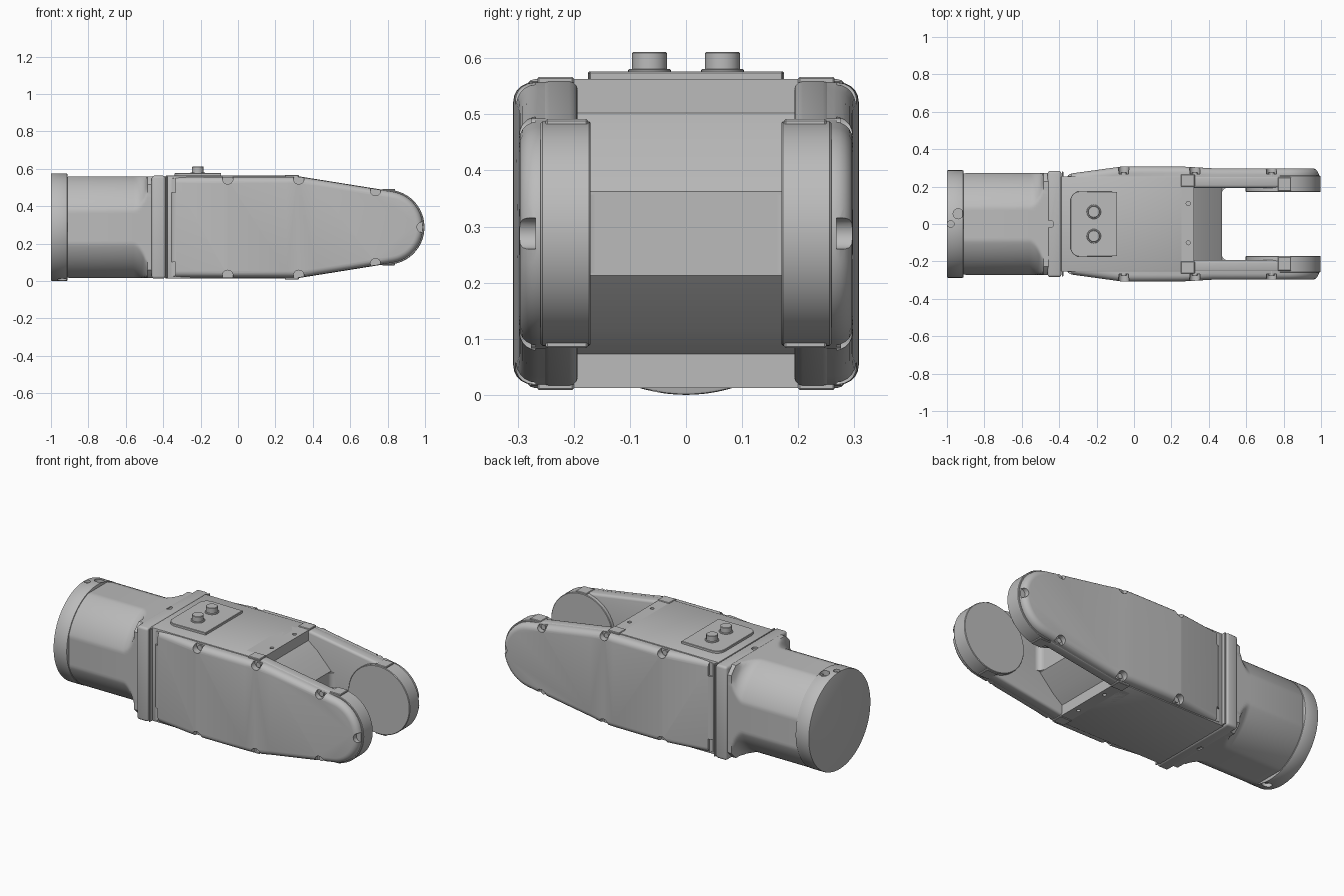
import bpy, bmesh
from math import cos, sin, radians, pi, sqrt
from mathutils import Vector, Matrix

if "Cube" in bpy.data.objects:
    bpy.data.objects.remove(bpy.data.objects["Cube"])

C = 0.2875  # height of the long axis
GREY = (0.5, 0.5, 0.5, 1)
grey = bpy.data.materials.new("light grey metal")
grey.use_nodes = True
grey.diffuse_color = GREY
grey.node_tree.nodes["Principled BSDF"].inputs["Base Color"].default_value = GREY


def make(name, bm):
    bmesh.ops.recalc_face_normals(bm, faces=bm.faces)
    mesh = bpy.data.meshes.new(name)
    bm.to_mesh(mesh)
    bm.free()
    mesh.materials.append(grey)
    ob = bpy.data.objects.new(name, mesh)
    bpy.context.collection.objects.link(ob)
    return ob


def loft(bm, rings):
    """Skin a list of closed rings and cap both ends."""
    rows = [[bm.verts.new(p) for p in ring] for ring in rings]
    n = len(rows[0])
    for a, b in zip(rows, rows[1:]):
        for i in range(n):
            bm.faces.new((a[i], a[(i + 1) % n], b[(i + 1) % n], b[i]))
    bm.faces.new(rows[0])
    bm.faces.new(rows[-1])


def prism(bm, pts, axis, lo, hi):
    put = {"x": lambda p, d: (d, p[0], p[1]),
           "y": lambda p, d: (p[0], d, p[1]),
           "z": lambda p, d: (p[0], p[1], d)}[axis]
    loft(bm, [[put(p, d) for p in pts] for d in (lo, hi)])


def circle(u, v, r, n=32):
    return [(u + r * cos(2 * pi * i / n), v + r * sin(2 * pi * i / n)) for i in range(n)]


def rect(u0, u1, v0, v1):
    return [(u0, v0), (u1, v0), (u1, v1), (u0, v1)]


def solid(name, *parts):
    bm = bmesh.new()
    for part in parts:
        prism(bm, *part)
    return make(name, bm)


def finish(ob, bevel=0, segments=2, mirror=False, cuts=None):
    """Apply the modifiers, then shade smooth with sharp edges kept."""
    bpy.ops.object.select_all(action="DESELECT")
    bpy.context.view_layer.objects.active = ob
    ob.select_set(True)
    if bevel:
        m = ob.modifiers.new("edge", "BEVEL")
        m.width, m.segments, m.limit_method = bevel, segments, "ANGLE"
        m.angle_limit = radians(40)
    helper = None
    if cuts:
        helper = solid(ob.name + "_cutter", *cuts)
        helper.hide_render = True
        m = ob.modifiers.new("cut", "BOOLEAN")
        m.operation, m.solver, m.object = "DIFFERENCE", "EXACT", helper
    if mirror:
        m = ob.modifiers.new("mirror", "MIRROR")
        m.use_axis = (False, True, False)
    for m in list(ob.modifiers):
        bpy.ops.object.modifier_apply(modifier=m.name)
    if helper:
        bpy.data.objects.remove(helper)
    bpy.ops.object.shade_smooth_by_angle(angle=radians(32))


def side_outline(grow=0.0):
    """Side profile of the fork: straight, tapering, round tip."""
    r, h = 0.192 + grow, 0.269 + grow
    arc = [(0.797 + r * cos(radians(a)), C + r * sin(radians(a))) for a in range(-80, 81, 8)]
    return [(-0.365, C - h), (0.33, C - h)] + arc + [(0.33, C + h), (-0.365, C + h)]


# Round end cap with small recesses in its rim
cap = solid("end_cap", (circle(0, C, C, 96), "x", -1, -0.912))
finish(cap, 0.005, 2, cuts=[
    (circle(-0.94, 0.055, 0.027, 24), "z", 0.545, 0.7),
    (circle(-0.98, 0, 0.018, 24), "z", 0.56, 0.7),
    (circle(-0.94, -0.055, 0.027, 24), "z", -0.1, 0.03)])

# Motor sleeve: a cylinder with four flats flaring to a square foot
def sleeve_ring(x, radius, flat=0.272, n=144):
    ring = []
    for i in range(n):
        t = 2 * pi * i / n
        d = min(radius, flat / max(abs(cos(t)), abs(sin(t))))
        ring.append((x, d * cos(t), C + d * sin(t)))
    return ring


bm = bmesh.new()
rings = [sleeve_ring(-0.92, 0.28, 0.266), sleeve_ring(-0.9, 0.286)]
for i in range(9):
    k = i / 8
    rings.append(sleeve_ring(-0.56 + 0.075 * k, 0.286 + 0.069 * (1 - sqrt(1 - k * k))))
rings.append(sleeve_ring(-0.455, 0.355))
loft(bm, rings)
finish(make("motor_sleeve", bm))

# Joint flange and the thin plate behind it
flange = solid("joint_flange", (rect(-0.284, 0.284, C - 0.275, C + 0.275), "x", -0.462, -0.388))
finish(flange, 0.014, 3, cuts=[(circle(-0.45, 0, 0.02, 20), "z", 0.552, 0.7),
                               (circle(-0.45, 0, 0.02, 20), "z", -0.1, 0.023)])
backing = solid("backing_plate", (rect(-0.28, 0.28, C - 0.272, C + 0.272), "x", -0.385, -0.377))
finish(backing, 0.002, 1)

# Central housing
housing = solid("housing", (rect(-0.255, 0.255, C - 0.275, C + 0.275), "x", -0.39, 0.26))
finish(housing, 0.006, 2)

# Web between the fork arms: lip with screw holes and a sloping nose
half = [(0.2, 0.275), (0.322, 0.275), (0.322, 0.215), (0.38, 0.17), (0.47, 0.075)]
nose = [(x, C + z) for x, z in half] + [(x, C - z) for x, z in reversed(half)]
web = solid("fork_web", (nose, "y", -0.205, 0.205))
holes = [(circle(0.29, y, 0.011, 16), "z", lo, lo + 0.1)
         for y in (-0.1, 0.11) for lo in (0.54, -0.065)]
finish(web, cuts=holes)

# Fork arms
arm_points = [(max(x, 0.2), z) for x, z in side_outline(0.002)]
arm = solid("fork_arm", (arm_points, "y", 0.193, 0.259))
finish(arm, 0.015, 3, mirror=True)
bosses = solid("fork_boss", (circle(0.797, C, 0.2, 72), "y", 0.17, 0.259))
finish(bosses, 0.003, 1, mirror=True)

# Fillet gusset where each arm meets the web
gusset = [(0.46, 0.2), (0.46, 0.16)] + [
    (0.5 - 0.03 * cos(radians(a)), 0.163 + 0.03 * sin(radians(a))) for a in range(0, 91, 15)]
finish(solid("arm_fillet", (gusset, "z", C - 0.07, C + 0.07)), mirror=True)

# Stop pads on the top and bottom edges of the arms
pads = solid("stop_pad", *[
    (rect(x0, x1, y0, y1), "z", z - t, z + t)
    for x0, x1, y0, y1, top in ((0.25, 0.325, 0.2, 0.265, 0.27), (0.77, 0.84, 0.175, 0.25, 0.195))
    for z, t in ((C + top, 0.009), (C - top, 0.009))])
finish(pads, 0.003, 1, mirror=True)

# Bulging side covers with rounded rims
STATIONS = [(-0.365, 0.266), (-0.06, 0.308), (0.26, 0.307), (0.42, 0.298), (1.1, 0.297)]


def bulge(x):
    for (xa, ya), (xb, yb) in zip(STATIONS, STATIONS[1:]):
        if x <= xb:
            return ya + (yb - ya) * (x - xa) / (xb - xa)


bm = bmesh.new()
prism(bm, side_outline(), "y", 0.21, 0.3)
for x, _ in STATIONS[1:-1]:
    bmesh.ops.bisect_plane(bm, geom=bm.verts[:] + bm.edges[:] + bm.faces[:],
                           plane_co=(x, 0, 0), plane_no=(1, 0, 0))
bmesh.ops.recalc_face_normals(bm, faces=bm.faces)
rim = [e for e in bm.edges if all(v.co.y > 0.29 for v in e.verts)
       and any(abs(f.normal.y) < 0.5 for f in e.link_faces)]
for v in bm.verts:
    if v.co.y > 0.29:
        v.co.y = bulge(v.co.x)
bmesh.ops.bevel(bm, geom=rim, offset=0.034, segments=5, profile=0.5,
                affect="EDGES", clamp_overlap=True)
cover = make("side_cover", bm)
notches = [(circle(0.985, C, 0.028, 24), "y", 0.268, 0.4)]
for s in (1, -1):
    for x, z in ((-0.055, 0.258), (0.325, 0.258), (0.735, 0.196)):
        notches.append((circle(x, C + s * z, 0.028, 24), "y", 0.268, 0.4))
    notches.append((rect(-0.4, -0.333, C + s * 0.185, C + s * 0.3), "y", 0.256, 0.4))
finish(cover, mirror=True, cuts=notches)

# Screw heads sitting in the notches
screws = []
for s in (1, -1):
    for x, z in ((-0.055, 0.25), (0.325, 0.25), (0.735, 0.19)):
        screws.append((circle(x, C + s * z, 0.015, 16), "y", 0.25, 0.276))
finish(solid("cover_screw", *screws), mirror=True)

# Connector plate, rounded at the rear corners
corner = [(-0.29 + 0.05 * cos(radians(a)), 0.125 + 0.05 * sin(radians(a)))
          for a in range(90, 181, 15)]
plate = [(-0.09, -0.172), (-0.09, 0.172)] + corner + [(x, -y) for x, y in reversed(corner)]
finish(solid("connector_plate", (plate, "z", 0.555, 0.576)), 0.002, 1)

# Two round connectors
connectors = []
for y in (-0.065, 0.065):
    connectors += [(circle(-0.215, y, 0.038), "z", 0.57, 0.581),
                   (circle(-0.215, y, 0.031), "z", 0.575, 0.611)]
finish(solid("connector", *connectors), 0.002, 1)
